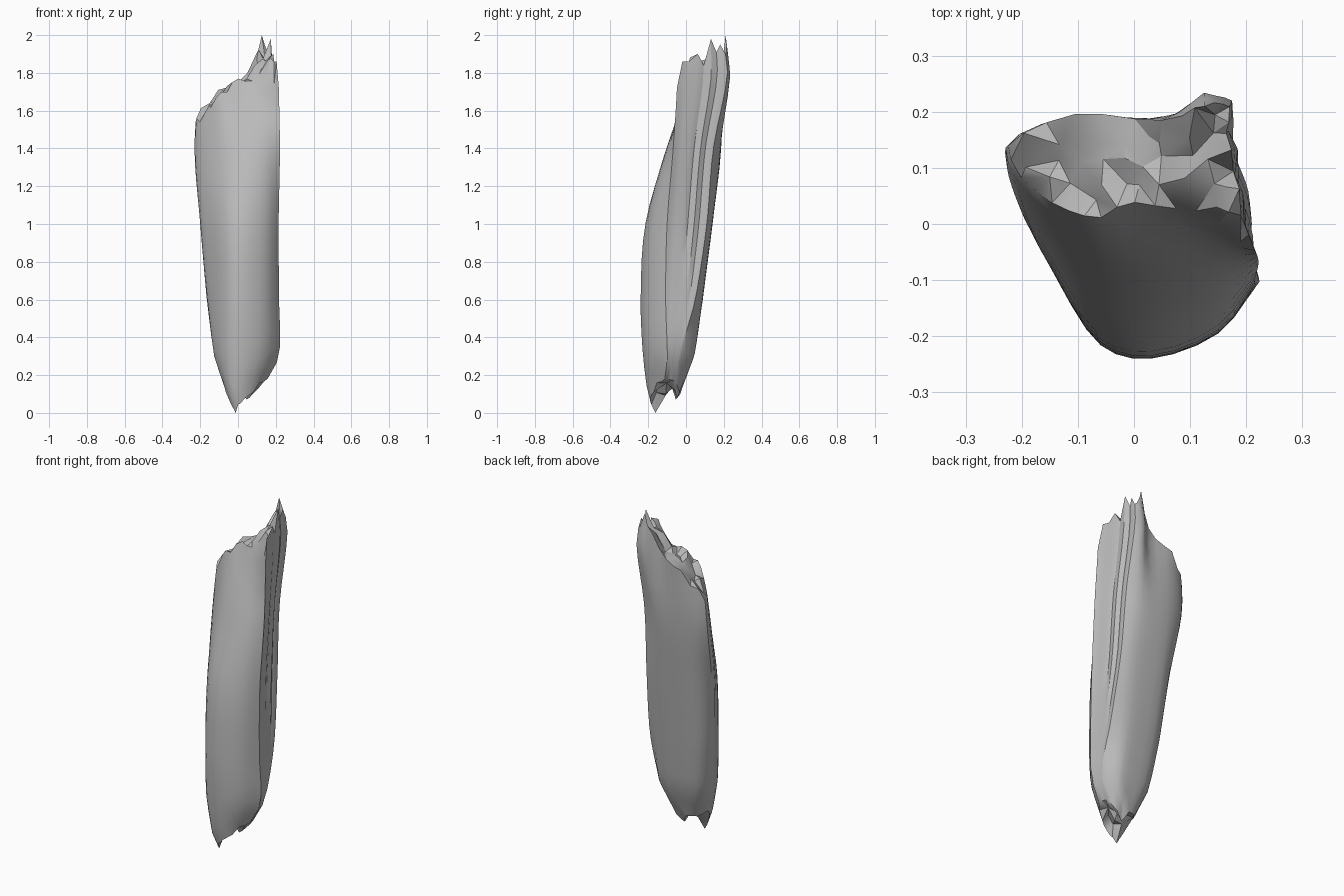
import bpy, bmesh, math, random
from mathutils import Vector
from mathutils.geometry import delaunay_2d_cdt

if "Cube" in bpy.data.objects:
    bpy.data.objects.remove(bpy.data.objects["Cube"])

random.seed(4)

# Cross-sections: right-front corner, right-back corner, back, left, front
HEIGHTS = [0.1, 0.3, 0.6, 1.0, 1.4, 1.8]
SECTIONS = [
    [(.12, -.12), (.11, -.05), (.07, -.03), (.03, -.03), (-.02, -.04),
     (-.06, -.10), (-.06, -.15), (-.04, -.19), (.02, -.205), (.08, -.17)],
    [(.217, -.10), (.20, -.03), (.14, .035), (.05, .042), (-.075, .025),
     (-.125, -.05), (-.11, -.13), (-.06, -.205), (.03, -.228), (.14, -.19)],
    [(.217, -.108), (.205, .05), (.13, .083), (.03, .088), (-.11, .07),
     (-.165, -.005), (-.13, -.11), (-.06, -.215), (.03, -.24), (.15, -.195)],
    [(.215, -.10), (.185, .11), (.12, .135), (.01, .14), (-.13, .125),
     (-.20, .04), (-.15, -.07), (-.07, -.18), (.03, -.215), (.15, -.175)],
    [(.222, -.068), (.175, .145), (.11, .178), (.02, .185), (-.13, .18),
     (-.23, .13), (-.18, .03), (-.08, -.06), (.03, -.10), (.14, -.10)],
    [(.215, -.045), (.175, .22), (.125, .235), (.05, .185), (-.10, .198),
     (-.205, .14), (-.16, .08), (-.09, .03), (.0, .045), (.11, .025)],
]
BOTTOM = [.18, .17, .08, .10, .13, .15, .06, .0, .05, .11]
TOP = [1.72, 1.90, 2.0, 1.80, 1.71, 1.54, 1.57, 1.70, 1.77, 1.79]
# Right face pleats: position, depth, top height
PLEATS = [(0, 0, 1.72), (.06, -.003, 1.86), (.2, -.012, 1.86), (.38, -.005, 1.90),
          (.52, -.015, 1.84), (.68, -.003, 1.98), (.8, -.014, 1.91), (.9, -.002, 1.95)]
SUBS, RINGS = 3, 18


def curve(a, b, c, d, t):
    """Smooth interpolation from b to c."""
    return 0.5 * (2 * b + (c - a) * t + (2 * a - 5 * b + 4 * c - d) * t * t
                  + (3 * b - a - 3 * c + d) * t ** 3)


def corner(i, z):
    """Outline corner i at height z."""
    z = min(max(z, HEIGHTS[0]), HEIGHTS[-1])
    k = max(j for j in range(5) if HEIGHTS[j] <= z)
    t = (z - HEIGHTS[k]) / (HEIGHTS[k + 1] - HEIGHTS[k])
    pts = [Vector(SECTIONS[min(max(k + o, 0), 5)][i % 10]) for o in (-1, 0, 1, 2)]
    return curve(*pts, t)


def surface(i, t, z, depth):
    """Point on the side wall, t of the way past corner i."""
    if i == 0:
        p = corner(0, z).lerp(corner(1, z), t)
        p.x += depth * min(max((z - 0.3) / 0.7, 0), 1)
    else:
        before = corner(i - 1 if i > 1 else 1, z)
        after = corner(i + 2 if i < 9 else 10, z)
        p = curve(before, corner(i, z), corner(i + 1, z), after, t)
    if z > 1.8:
        p = p.lerp(Vector((.13, .12)), (z - 1.8) * 1.1)
    if z < 0.1:
        p = p.lerp(Vector((0, -.15)), (0.1 - z) * 7)
    return Vector((p.x, p.y, z))


# Columns around the outline: corner, position, depth, bottom and top height
columns = []
for i in range(10):
    for s in range(len(PLEATS) if i == 0 else SUBS):
        t, depth, high = PLEATS[s] if i == 0 else (s / SUBS, 0, 0)
        low = BOTTOM[i] * (1 - t) + BOTTOM[(i + 1) % 10] * t
        if i:
            high = TOP[i] * (1 - t) + TOP[(i + 1) % 10] * t
            if s:
                low = max(0, low + random.uniform(-.02, .03))
                high += random.uniform(-.03, .02)
        columns.append((i, t, depth, low, high))

bm = bmesh.new()

# Side wall
rings = []
for r in range(RINGS + 1):
    f = r / RINGS
    rings.append([bm.verts.new(surface(i, t, lo + (hi - lo) * f, d))
                  for i, t, d, lo, hi in columns])
for a, b in zip(rings, rings[1:]):
    for k in range(len(a)):
        j = (k + 1) % len(a)
        bm.faces.new((a[k], a[j], b[j], b[k]))


def top_height(x, y):
    """Broken top: low on the left, a tall crest on the right."""
    steps = [(-.25, 1.53), (-.15, 1.62), (-.05, 1.72), (.04, 1.76),
             (.09, 1.85), (.25, 1.88)]
    for (x0, z0), (x1, z1) in zip(steps, steps[1:]):
        if x <= x1:
            return z0 + (z1 - z0) * (x - x0) / (x1 - x0)
    return steps[-1][1]


def bottom_height(x, y):
    return 0.11 + 0.25 * max(0, x)


# Broken ends: irregular facets filling the rim
def broken_end(rim, height, spacing, rough):
    flat = [v.co.xy for v in rim]
    n = len(flat)
    lo = Vector((min(p.x for p in flat), min(p.y for p in flat)))
    hi = Vector((max(p.x for p in flat), max(p.y for p in flat)))
    y = lo.y
    while y < hi.y:
        x = lo.x
        while x < hi.x:
            q = Vector((x, y)) + Vector((random.uniform(-.3, .3),
                                         random.uniform(-.3, .3))) * spacing
            if min((q - p).length for p in flat[:n]) > spacing * 0.5:
                flat.append(q)
            x += spacing
        y += spacing
    edges = [(k, (k + 1) % n) for k in range(n)]
    pts, _, tris, source, _, _ = delaunay_2d_cdt(flat, edges, [], 1, 1e-5)
    verts = []
    for p, src in zip(pts, source):
        on_rim = [s for s in src if s < n]
        if on_rim:
            verts.append(rim[on_rim[0]])
        else:
            z = height(p.x, p.y) + random.uniform(-rough, rough)
            verts.append(bm.verts.new((p.x, p.y, z)))
    for tri in tris:
        corners = [verts[k] for k in tri]
        if len(set(corners)) == 3 and not bm.faces.get(corners):
            bm.faces.new(corners)


broken_end(rings[-1], top_height, 0.04, 0.025)
broken_end(rings[0], bottom_height, 0.04, 0.025)

loose = [v for v in bm.verts if not v.link_faces]
bmesh.ops.delete(bm, geom=loose, context='VERTS')
bmesh.ops.triangulate(bm, faces=[f for f in bm.faces if len(f.verts) == 4])
bmesh.ops.recalc_face_normals(bm, faces=bm.faces)
mesh = bpy.data.meshes.new("shard")
bm.to_mesh(mesh)
bm.free()

shard = bpy.data.objects.new("shard", mesh)
bpy.context.collection.objects.link(shard)
grey = bpy.data.materials.new("stone_grey")
grey.diffuse_color = (0.5, 0.5, 0.5, 1)
grey.use_nodes = True
grey.node_tree.nodes["Principled BSDF"].inputs["Base Color"].default_value = grey.diffuse_color
mesh.materials.append(grey)

bpy.context.view_layer.objects.active = shard
shard.select_set(True)
bpy.ops.object.shade_smooth_by_angle(angle=math.radians(30))
